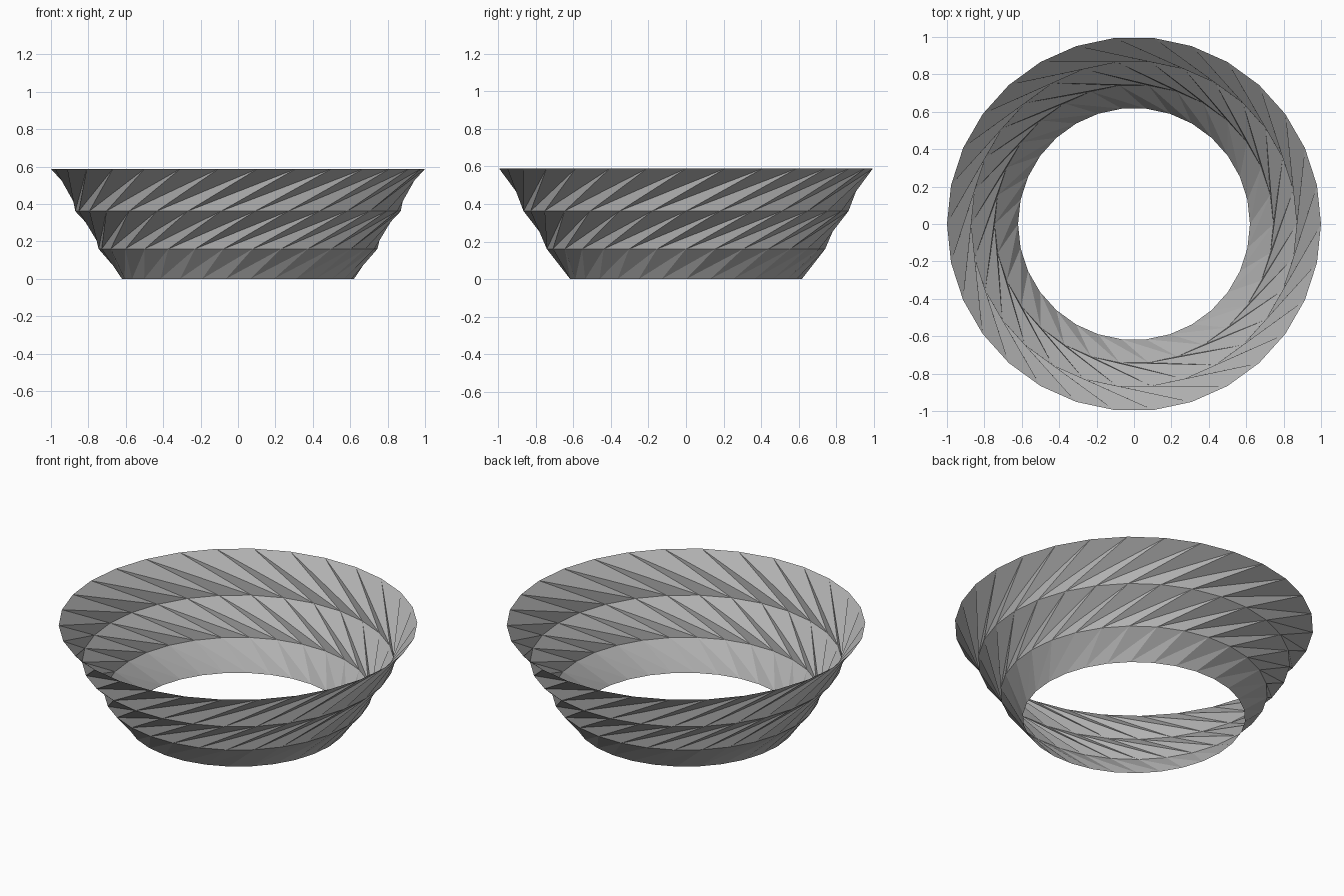
import bpy, bmesh
from math import cos, sin, tau

if "Cube" in bpy.data.objects:
    bpy.data.objects.remove(bpy.data.objects["Cube"])

SIDES = 30
PROFILE = [(0.62, 0.0), (0.745, 0.16), (0.87, 0.362), (1.0, 0.588)]  # radius, height
TWISTS = [1, 2, 2]  # steps each tier turns between its lower and upper ring

bm = bmesh.new()

# Rings of the open bowl
rings = [[bm.verts.new((r * cos(tau * i / SIDES), r * sin(tau * i / SIDES), z))
          for i in range(SIDES)] for r, z in PROFILE]

# Twisted, folded triangles between neighbouring rings
for low, high, twist in zip(rings, rings[1:], TWISTS):
    for i in range(SIDES):
        a, b = low[i], low[(i + 1) % SIDES]
        c, d = high[(i + twist) % SIDES], high[(i + twist + 1) % SIDES]
        bm.faces.new((a, b, d))
        bm.faces.new((a, d, c))

mesh = bpy.data.meshes.new("twisted_bowl_ring")
bm.to_mesh(mesh)
bm.free()
bowl = bpy.data.objects.new("twisted_bowl_ring", mesh)
bpy.context.collection.objects.link(bowl)

# Dark grey surface
grey = bpy.data.materials.new("dark_grey")
grey.diffuse_color = (0.44, 0.44, 0.44, 1)
grey.use_nodes = True
grey.node_tree.nodes["Principled BSDF"].inputs["Base Color"].default_value = grey.diffuse_color
mesh.materials.append(grey)
